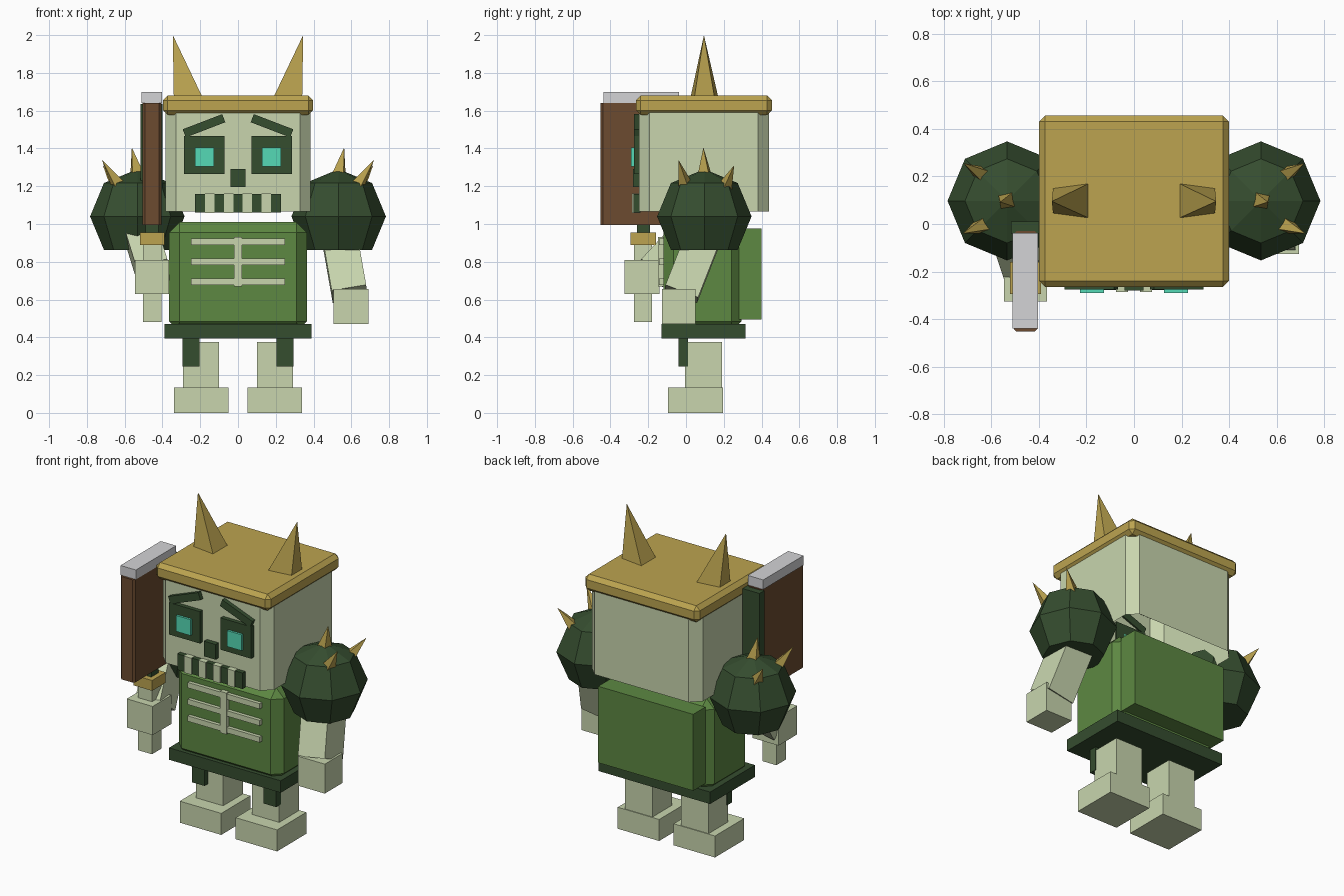
import bpy, bmesh
from math import radians
from mathutils import Vector, Matrix

if "Cube" in bpy.data.objects:
    bpy.data.objects.remove(bpy.data.objects["Cube"])


def material(name, rgb):
    lin = [((c / 255 + 0.055) / 1.055) ** 2.4 for c in rgb] + [1]
    m = bpy.data.materials.new(name)
    m.use_nodes = True
    m.diffuse_color = lin
    m.node_tree.nodes["Principled BSDF"].inputs["Base Color"].default_value = lin
    return m


BONE = material("bone", (200, 213, 174))
GREEN = material("green cloth", (93, 136, 66))
DARK = material("dark green", (53, 77, 47))
GOLD = material("gold", (188, 164, 80))
BROWN = material("brown wood", (108, 75, 48))
TEAL = material("teal glow", (85, 218, 182))
STEEL = material("light grey steel", (212, 212, 214))


def finish(name, bm, mat):
    bmesh.ops.recalc_face_normals(bm, faces=bm.faces[:])
    me = bpy.data.meshes.new(name)
    bm.to_mesh(me)
    bm.free()
    me.materials.append(mat)
    ob = bpy.data.objects.new(name, me)
    bpy.context.collection.objects.link(ob)
    return ob


def box(name, mat, x, y, z, chamfer=0, upright=False, open_bottom=False, tilt=0):
    """Box from (min, max) ranges, optionally chamfered or tilted about y."""
    lo, hi = Vector((x[0], y[0], z[0])), Vector((x[1], y[1], z[1]))
    bm = bmesh.new()
    place = Matrix.Translation((lo + hi) / 2) @ Matrix.Rotation(tilt, 4, 'Y')
    bmesh.ops.create_cube(bm, size=1, matrix=place @ Matrix.Diagonal((*(hi - lo), 1)))
    if chamfer:
        edges = [e for e in bm.edges if not upright
                 or abs(e.verts[0].co.z - e.verts[1].co.z) > 0.01]
        bmesh.ops.bevel(bm, geom=edges, offset=chamfer, segments=1,
                        affect='EDGES', profile=0.5)
    if open_bottom:
        low = [f for f in bm.faces if f.calc_center_median().z < z[0] + 0.001]
        bmesh.ops.delete(bm, geom=low, context='FACES')
    return finish(name, bm, mat)


def side(s, a, b):
    return tuple(sorted((s * a, s * b)))


def limb(name, mat, start, end, width):
    """Square bar between two points."""
    a, b = Vector(start), Vector(end)
    d = b - a
    bm = bmesh.new()
    rot = Vector((0, 0, 1)).rotation_difference(-d).to_matrix().to_4x4()
    bmesh.ops.create_cube(bm, size=1, matrix=Matrix.Translation((a + b) / 2) @ rot
                          @ Matrix.Diagonal((width, width, d.length, 1)))
    return finish(name, bm, mat)


def spike(name, base, tip, radius):
    """Four sided pyramid from a base centre to a tip."""
    a, b = Vector(base), Vector(tip)
    d = b - a
    bm = bmesh.new()
    rot = d.to_track_quat('Z', 'Y').to_matrix().to_4x4()
    bmesh.ops.create_cone(bm, cap_ends=True, segments=4, radius1=radius, radius2=0,
                          depth=d.length, matrix=Matrix.Translation((a + b) / 2) @ rot
                          @ Matrix.Rotation(radians(45), 4, 'Z'))
    return finish(name, bm, GOLD)


# Head and helmet
box("head", BONE, (-.385, .385), (-.25, .44), (1.065, 1.6), .058, True, True)
box("helmet", GOLD, (-.398, .398), (-.265, .455), (1.577, 1.68), .025)

# Face
box("nose", DARK, (-.04, .04), (-.28, -.24), (1.195, 1.29))
box("mouth", DARK, (-.227, .227), (-.278, -.24), (1.06, 1.16))
for i in range(4):
    c = -.15 + .1 * i
    box("tooth", BONE, (c - .025, c + .025), (-.285, -.24), (1.058, 1.162))

# Torso, ribs, pack and belt
box("torso", GREEN, (-.365, .365), (-.12, .295), (.43, 1.01), .055)
box("back_pack", GREEN, (-.33, .33), (.28, .4), (.495, .975))
box("breastbone", BONE, (-.022, .022), (-.148, -.11), (.67, .93))
for h in (.695, .80, .905):
    box("rib", BONE, (-.25, .25), (-.142, -.11), (h - .017, h + .017))
box("belt", DARK, (-.388, .388), (-.13, .315), (.395, .47))

# Mirrored parts
for s in (-1, 1):
    # eyes and brows
    box("eye_socket", DARK, side(s, .072, .285), (-.276, -.24), (1.265, 1.465))
    box("eye", TEAL, side(s, .127, .227), (-.29, -.24), (1.305, 1.405))
    box("brow", DARK, side(s, .068, .292), (-.276, -.24), (1.497, 1.543),
        tilt=s * radians(21))

    # horn with an upright outer edge
    bm = bmesh.new()
    base = [bm.verts.new((s * px, py, 1.675)) for px, py in
            ((.34, .045), (.34, .15), (.19, .17), (.19, .025))]
    tip = bm.verts.new((s * .345, .095, 2))
    bm.faces.new(base)
    for i in range(4):
        bm.faces.new((base[i], base[(i + 1) % 4], tip))
    finish("horn", bm, GOLD)

    # shoulder guard: faceted ball cut flat below
    bm = bmesh.new()
    bmesh.ops.create_uvsphere(bm, u_segments=8, v_segments=4, radius=.25,
                              matrix=Matrix.Translation((s * .533, .097, 1.04)))
    bottom = [v for v in bm.verts if v.co.z < .8]
    bmesh.ops.dissolve_verts(bm, verts=bottom)
    finish("shoulder_guard", bm, DARK)
    spike("shoulder_spike", (s * .535, .097, 1.265), (s * .562, .092, 1.405), .043)
    spike("shoulder_spike", (s * .625, 0, 1.19), (s * .72, -.04, 1.34), .045)
    spike("shoulder_spike", (s * .625, .2, 1.18), (s * .715, .255, 1.31), .045)

    # legs, feet and belt flaps
    box("leg", BONE, side(s, .10, .29), (-.005, .19), (.1, .375))
    box("foot", BONE, side(s, .05, .338), (-.095, .195), (0, .135))
    box("belt_flap", DARK, side(s, .205, .293), (-.04, .01), (.245, .4))

# Left arm hangs, right arm reaches forward
limb("left_arm", BONE, (.525, .12, 1.0), (.59, -.025, .63), .185)
box("left_hand", BONE, (.505, .692), (-.127, .05), (.47, .655))
limb("right_arm", BONE, (-.53, .06, 1.0), (-.45, -.18, .74), .17)
box("right_hand", BONE, (-.545, -.365), (-.325, -.14), (.63, .81))

# Cleaver held in the right hand
box("cleaver_handle", BONE, (-.502, -.405), (-.275, -.18), (.48, .9))
box("cleaver_guard", GOLD, (-.52, -.39), (-.295, -.16), (.89, .955))
box("cleaver_collar", DARK, (-.49, -.42), (-.26, -.19), (.95, 1.01))
box("cleaver_blade", BROWN, (-.505, -.405), (-.452, -.03), (.995, 1.64), .012, True)
box("cleaver_spine", DARK, (-.517, -.40), (-.04, .01), (.995, 1.635))
box("cleaver_edge", STEEL, (-.51, -.403), (-.438, -.038), (1.64, 1.70))
